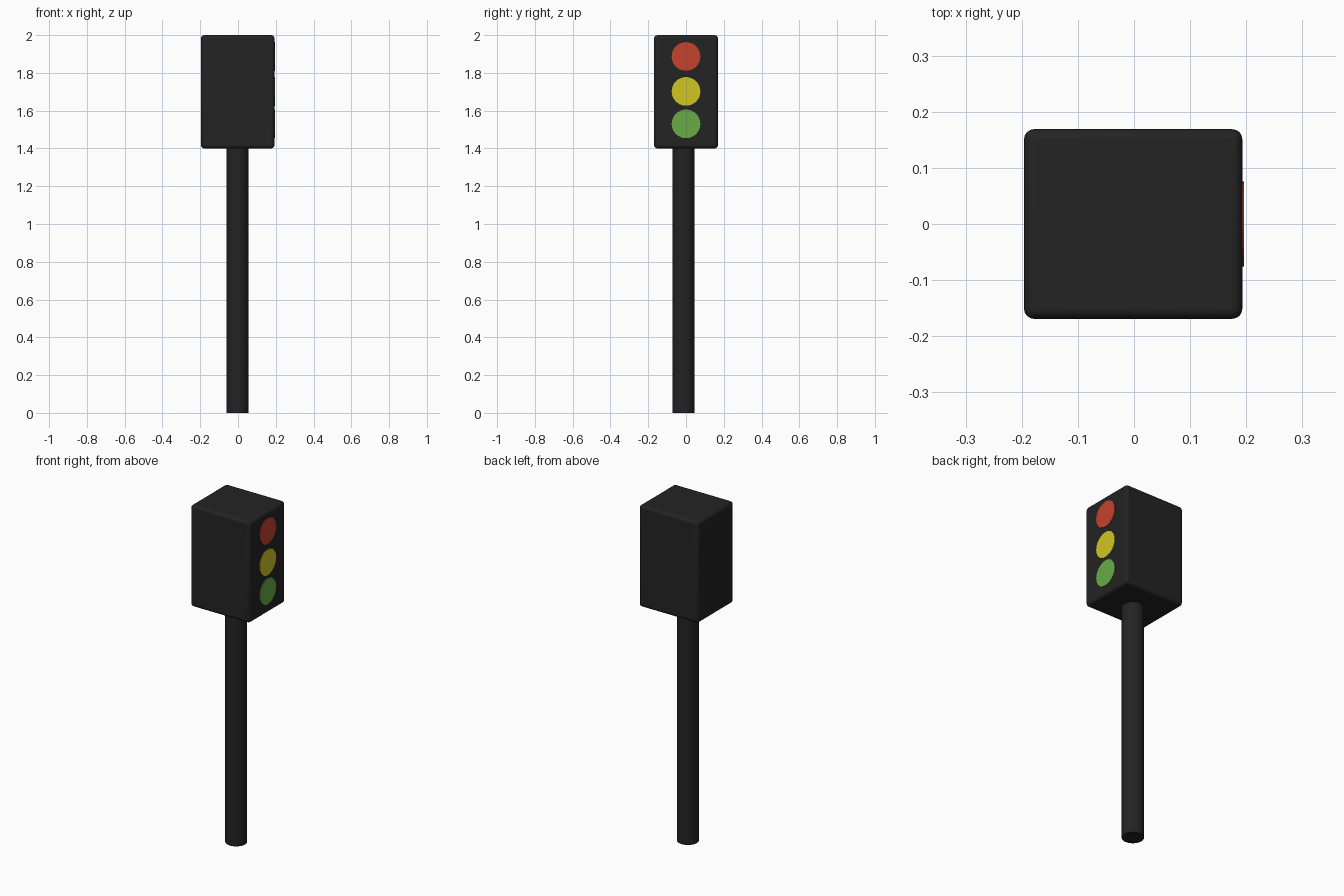
import bpy
import math

if "Cube" in bpy.data.objects:
    bpy.data.objects.remove(bpy.data.objects["Cube"])


def material(name, rgb):
    m = bpy.data.materials.new(name)
    m.diffuse_color = (*rgb, 1.0)
    m.use_nodes = True
    m.node_tree.nodes["Principled BSDF"].inputs["Base Color"].default_value = m.diffuse_color
    return m


black = material("black", (0.017, 0.017, 0.017))
red = material("red", (0.56, 0.056, 0.026))
yellow = material("yellow", (0.63, 0.56, 0.018))
green = material("green", (0.144, 0.41, 0.064))


def finish(name, mat):
    ob = bpy.context.object
    ob.name = name
    ob.data.materials.append(mat)
    bpy.ops.object.shade_smooth_by_angle(angle=math.radians(40))
    return ob


# Pole, running up into the underside of the housing
TOP = 1.41
bpy.ops.mesh.primitive_cylinder_add(vertices=32, radius=0.059, depth=TOP,
                                    location=(-0.003, -0.013, TOP / 2))
finish("pole", black)

# Housing with softly rounded edges
bpy.ops.mesh.primitive_cube_add(size=1, location=(-0.0015, 0, 1.70))
housing = bpy.context.object
housing.scale = (0.389, 0.338, 0.60)
bpy.ops.object.transform_apply(location=False, rotation=False, scale=True)
bevel = housing.modifiers.new("rounded_edges", 'BEVEL')
bevel.width = 0.018
bevel.segments = 4
finish("housing", black)

# Three thin lamp discs on the right face
for name, z, mat in (("red_lamp", 1.887, red),
                     ("yellow_lamp", 1.702, yellow),
                     ("green_lamp", 1.53, green)):
    bpy.ops.mesh.primitive_cylinder_add(vertices=32, radius=0.076, depth=0.006,
                                        location=(0.193, 0, z),
                                        rotation=(0, math.pi / 2, 0))
    finish(name, mat)
